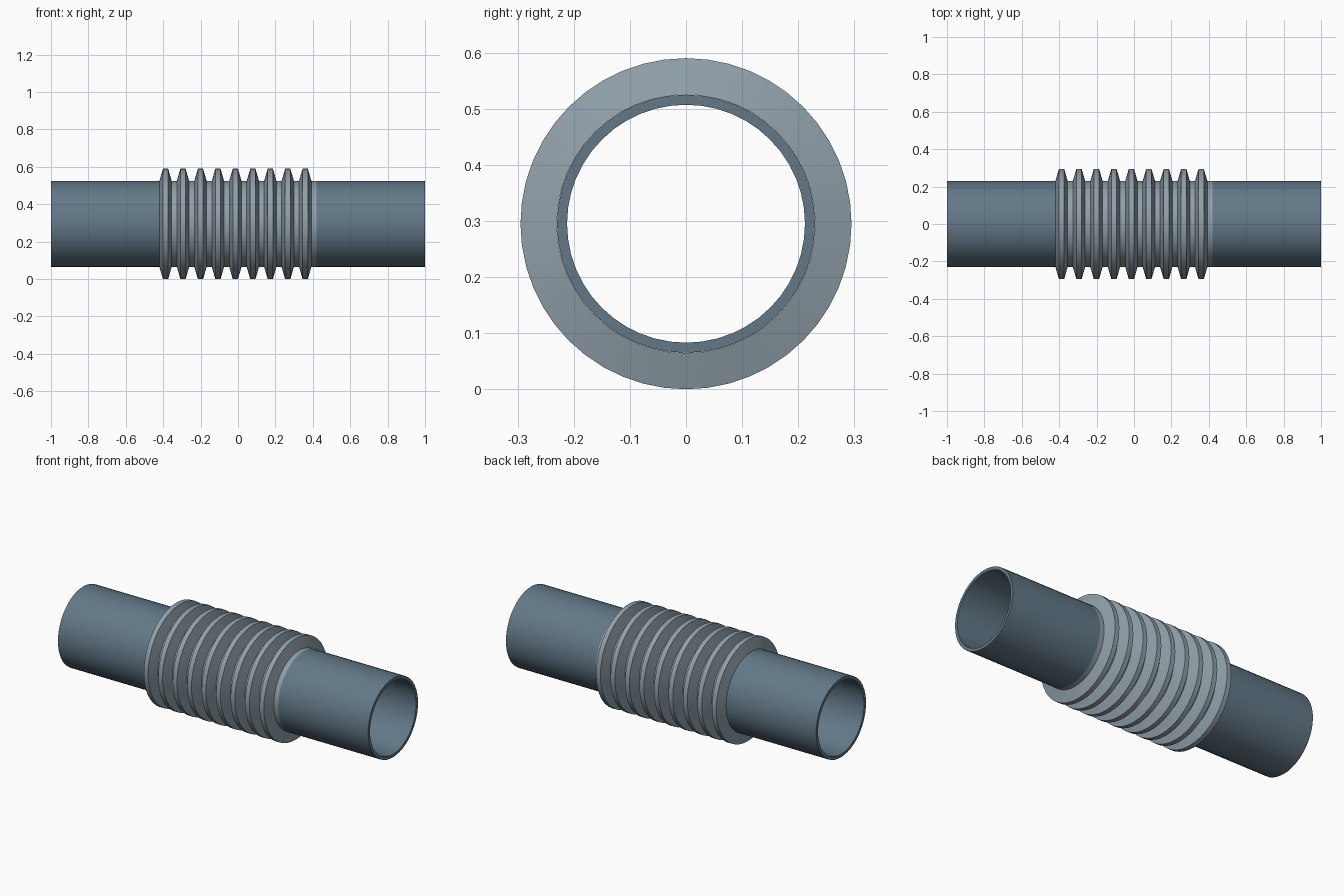
import bpy, bmesh, math

if "Cube" in bpy.data.objects:
    bpy.data.objects.remove(bpy.data.objects["Cube"])

SEG = 48
CZ = 0.295          # axis height


def material(name, rgb):
    m = bpy.data.materials.new(name)
    m.diffuse_color = (*rgb, 1)
    m.use_nodes = True
    m.node_tree.nodes["Principled BSDF"].inputs["Base Color"].default_value = m.diffuse_color
    return m


def revolve(name, profile, mat, closed):
    """Spin (x, radius) points around the X axis."""
    bm = bmesh.new()
    rings = []
    for x, r in profile:
        rings.append([bm.verts.new((x, r * math.sin(2 * math.pi * i / SEG),
                                    r * math.cos(2 * math.pi * i / SEG)))
                      for i in range(SEG)])
    pairs = list(zip(rings, rings[1:]))
    if closed:
        pairs.append((rings[-1], rings[0]))
    for a, b in pairs:
        for i in range(SEG):
            j = (i + 1) % SEG
            bm.faces.new((a[i], a[j], b[j], b[i]))
    bmesh.ops.recalc_face_normals(bm, faces=bm.faces)
    mesh = bpy.data.meshes.new(name)
    bm.to_mesh(mesh)
    bm.free()
    ob = bpy.data.objects.new(name, mesh)
    bpy.context.collection.objects.link(ob)
    ob.location.z = CZ
    mesh.materials.append(mat)
    bpy.ops.object.select_all(action='DESELECT')
    ob.select_set(True)
    bpy.context.view_layer.objects.active = ob
    bpy.ops.object.shade_smooth_by_angle(angle=math.radians(25))
    return ob


pipe_mat = material("pipe_steel", (0.125, 0.19, 0.245))
bellows_mat = material("bellows_steel", (0.28, 0.35, 0.40))

# Hollow straight pipe
revolve("pipe", [(-1, 0.212), (-1, 0.23), (1, 0.23), (1, 0.212)], pipe_mat, True)

# Corrugated bellows: nine trapezoid ridges
LOW, HIGH, HALF, COUNT = 0.2303, 0.295, 0.42, 9
pitch = 2 * HALF / COUNT
profile = []
for k in range(COUNT):
    for f, r in ((0, LOW), (0.2, HIGH), (0.5, HIGH), (0.7, LOW)):
        profile.append((-HALF + (k + f) * pitch, r))
profile.append((HALF, LOW))
revolve("bellows", profile, bellows_mat, False)
